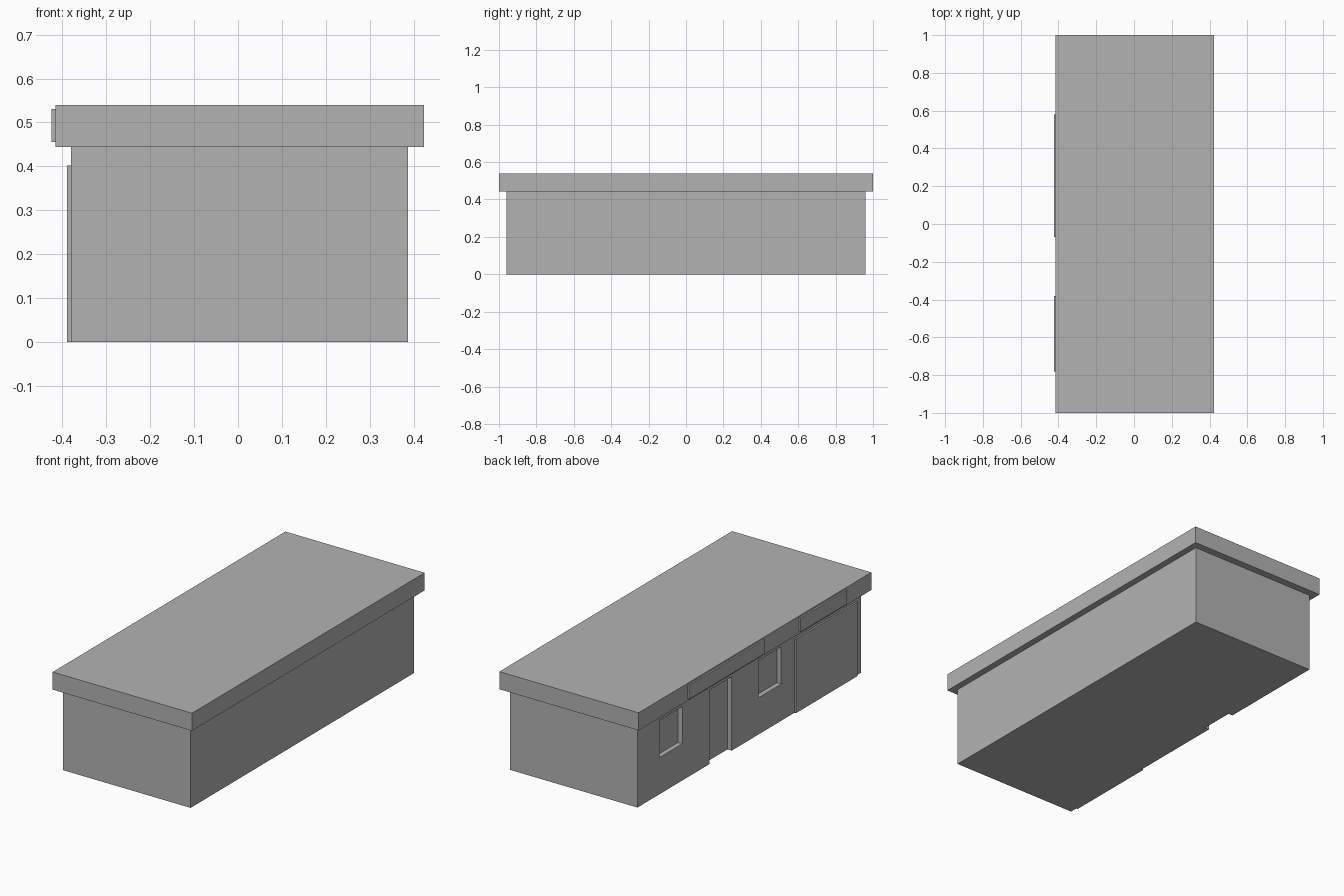
import bpy
from mathutils import Vector

cube = bpy.data.objects.get("Cube")
if cube:
    bpy.data.objects.remove(cube, do_unlink=True)

grey = bpy.data.materials.new("plain_grey")
grey.use_nodes = True
COLOUR = (0.45, 0.45, 0.45, 1)
grey.diffuse_color = COLOUR
grey.node_tree.nodes["Principled BSDF"].inputs["Base Color"].default_value = COLOUR


def box(name, xs, ys, zs):
    """Box spanning the given low and high limits on each axis."""
    low, high = (Vector(p) for p in zip(xs, ys, zs))
    bpy.ops.mesh.primitive_cube_add(size=1, location=(low + high) / 2)
    obj = bpy.context.object
    obj.name = name
    obj.scale = high - low
    bpy.ops.object.transform_apply(location=False, rotation=False, scale=True)
    obj.data.materials.append(grey)
    return obj


def cut(target, name, xs, ys, zs):
    """Carve a box-shaped recess out of the target."""
    cutter = box(name, xs, ys, zs)
    cutter.hide_render = True
    mod = target.modifiers.new(name, 'BOOLEAN')
    mod.operation = 'DIFFERENCE'
    mod.solver = 'EXACT'
    mod.object = cutter
    bpy.context.view_layer.objects.active = target
    bpy.ops.object.modifier_apply(modifier=name)
    bpy.data.objects.remove(cutter, do_unlink=True)


WALL = -0.38       # entrance wall plane
FASCIA = -0.415    # roof edge on the entrance side
TOP = 0.444        # wall height

# Main building block and overhanging flat roof
walls = box("walls", (WALL, 0.387), (-0.96, 0.96), (0, TOP))
box("flat_roof", (FASCIA, 0.423), (-1, 1), (TOP, 0.54))

# Recessed doorway and windows
recess = (WALL - 0.1, WALL + 0.026)
cut(walls, "doorway", recess, (0.15, 0.34), (-0.1, 0.402))
for i, y in enumerate((0.672, -0.178)):
    cut(walls, f"window_{i}", recess, (y - 0.098, y + 0.098), (0.2, 0.402))

# Pair of wide door leaves standing proud of the wall
for name, ys in (("back_door_leaf", (-0.654, -0.39)), ("front_door_leaf", (-0.918, -0.654))):
    box(name, (WALL - 0.009, WALL), ys, (0, 0.402))

# Blank sign boards on the roof edge
for name, ys in (("long_sign_board", (-0.07, 0.58)), ("short_sign_board", (-0.78, -0.38))):
    box(name, (FASCIA - 0.009, FASCIA), ys, (0.455, 0.531))
